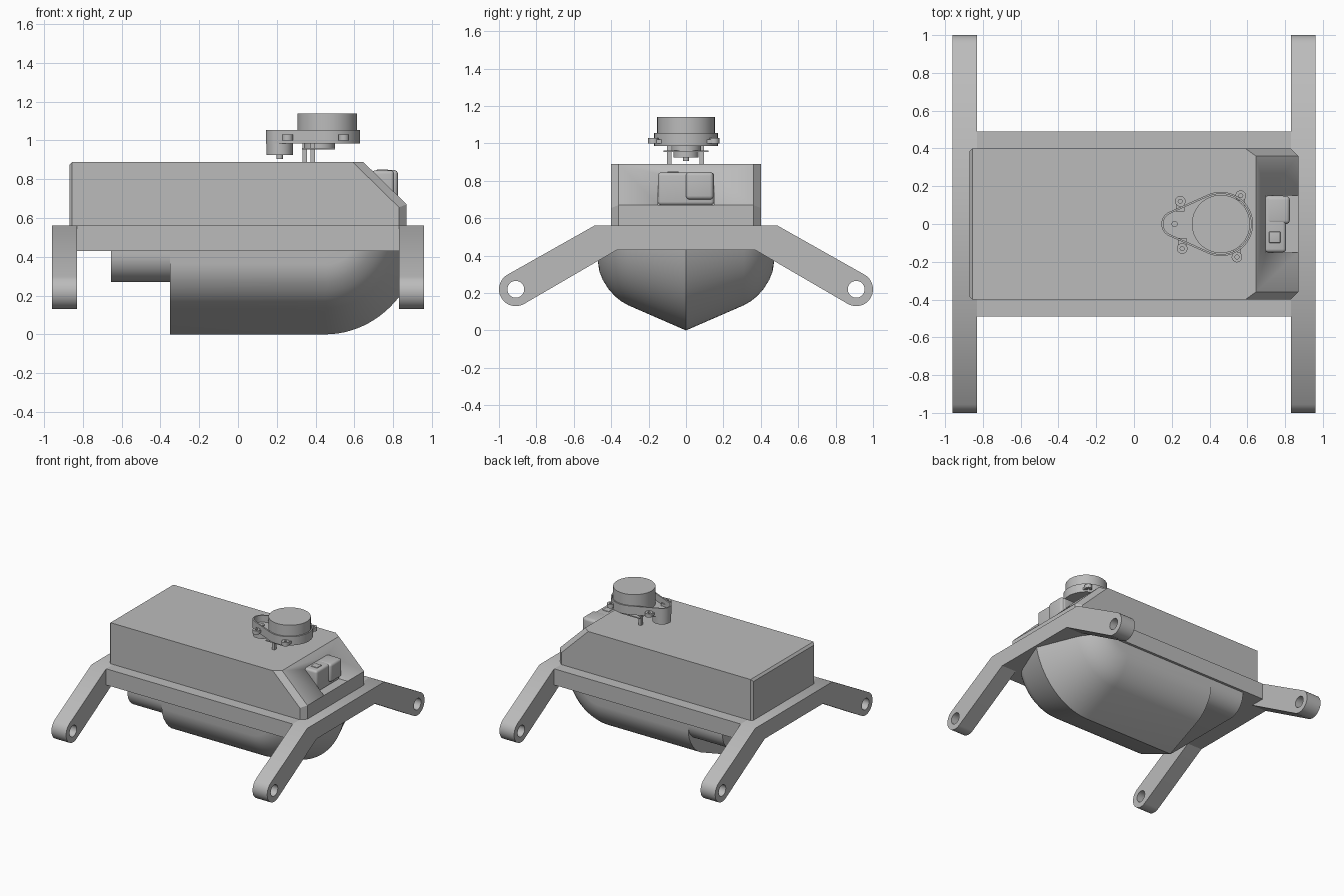
import bpy, bmesh
from math import sin, cos, pi, radians
from mathutils import Matrix

if "Cube" in bpy.data.objects:
    bpy.data.objects.remove(bpy.data.objects["Cube"], do_unlink=True)

GREY = (0.5, 0.5, 0.5, 1)
grey = bpy.data.materials.new("plain grey")
grey.use_nodes = True
grey.diffuse_color = GREY
grey.node_tree.nodes["Principled BSDF"].inputs["Base Color"].default_value = GREY

# Maps a profile drawn in (y, z) so that its depth runs along x
ALONG_X = Matrix(((0, 0, 1, 0), (1, 0, 0, 0), (0, 1, 0, 0), (0, 0, 0, 1)))


def finish(name, bm):
    """Turn a bmesh into a grey object, smooth except at sharp edges."""
    bmesh.ops.remove_doubles(bm, verts=bm.verts, dist=0.0001)
    bmesh.ops.recalc_face_normals(bm, faces=bm.faces)
    mesh = bpy.data.meshes.new(name)
    bm.to_mesh(mesh)
    bm.free()
    mesh.materials.append(grey)
    ob = bpy.data.objects.new(name, mesh)
    bpy.context.collection.objects.link(ob)
    bpy.ops.object.select_all(action="DESELECT")
    ob.select_set(True)
    bpy.context.view_layer.objects.active = ob
    bpy.ops.object.shade_smooth_by_angle(angle=radians(30))
    return ob


def box(name, x, y, z, bevel=0.0):
    """Box between pairs of limits, with optional rounded edges."""
    bm = bmesh.new()
    bmesh.ops.create_cube(bm, size=1)
    for v in bm.verts:
        v.co = [(a + b) / 2 + c * (b - a) for (a, b), c in zip((x, y, z), v.co)]
    if bevel:
        bmesh.ops.bevel(bm, geom=bm.edges[:], offset=bevel, segments=4,
                        profile=0.5, affect="EDGES")
    return finish(name, bm)


def cylinder(name, x, y, z0, z1, r, sides=32):
    bm = bmesh.new()
    bmesh.ops.create_cone(bm, cap_ends=True, segments=sides, radius1=r, radius2=r,
                          depth=z1 - z0, matrix=Matrix.Translation((x, y, (z0 + z1) / 2)))
    return finish(name, bm)


def arc(cx, cy, r, a0, a1, n=24):
    angles = [radians(a0 + (a1 - a0) * i / n) for i in range(n + 1)]
    return [(cx + r * cos(a), cy + r * sin(a)) for a in angles]


def extrude(name, loops, lo, hi, matrix=Matrix()):
    """Filled outline, with any inner loops as holes, extruded from lo to hi."""
    curve = bpy.data.curves.new(name, "CURVE")
    curve.dimensions, curve.fill_mode = "2D", "BOTH"
    curve.extrude = (hi - lo) / 2
    for pts in loops:
        spline = curve.splines.new("POLY")
        spline.points.add(len(pts) - 1)
        for p, (u, v) in zip(spline.points, pts):
            p.co = (u, v, 0, 1)
        spline.use_cyclic_u = True
    tmp = bpy.data.objects.new(name, curve)
    mesh = bpy.data.meshes.new_from_object(tmp)
    bm = bmesh.new()
    bm.from_mesh(mesh)
    bpy.data.objects.remove(tmp)
    bpy.data.curves.remove(curve)
    bpy.data.meshes.remove(mesh)
    bm.transform(matrix @ Matrix.Translation((0, 0, (lo + hi) / 2)))
    return finish(name, bm)


def mirrored(half):
    return half + [(-u, v) for u, v in reversed(half)]


# Deck plate
box("deck_plate", (-0.83, 0.83), (-0.49, 0.49), (0.43, 0.56))

# Leg brackets at both ends, each with two drilled feet
leg = mirrored([(0.37, 0.43)] + arc(0.91, 0.22, 0.09, -120, 60) + [(0.49, 0.56)])
holes = [arc(s * 0.91, 0.22, 0.045, 0, 345, 23) for s in (-1, 1)]
for name, x in (("rear_legs", -0.96), ("front_legs", 0.83)):
    extrude(name, [leg] + holes, x, x + 0.13, ALONG_X)

# Cabin with bevelled corners and a sloping nose
corners = []
for s in (-1, 1):
    for x, y, z0, z1 in ((-0.87, 0.385, 0.56, 0.872), (-0.855, 0.4, 0.56, 0.89),
                         (0.83, 0.4, 0.56, 0.655), (0.87, 0.36, 0.56, 0.67)):
        corners += [(x, s * y, z0), (x, s * y, z1)]
    corners += [(0.59, s * 0.4, 0.89), (0.645, s * 0.36, 0.89)]
bm = bmesh.new()
for c in corners:
    bm.verts.new(c)
bmesh.ops.convex_hull(bm, input=bm.verts[:])
bmesh.ops.dissolve_limit(bm, angle_limit=radians(1), verts=bm.verts[:], edges=bm.edges[:])
cabin = finish("cabin", bm)

# Recess in the nose for the camera
cutter = box("recess_cutter", (0.7, 0.95), (-0.15, 0.15), (0.67, 0.95))
cutter.hide_render = True
cut = cabin.modifiers.new("recess", "BOOLEAN")
cut.operation, cut.object, cut.solver = "DIFFERENCE", cutter, "EXACT"
bpy.context.view_layer.objects.active = cabin
bpy.ops.object.modifier_apply(modifier=cut.name)
bpy.data.objects.remove(cutter, do_unlink=True)

# Camera body, raised lens cover and button
box("camera_body", (0.69, 0.805), (-0.15, 0.15), (0.67, 0.845), 0.018)
box("camera_lens_cover", (0.7, 0.825), (0, 0.147), (0.7, 0.847), 0.02)
box("camera_button", (0.715, 0.775), (-0.1, -0.04), (0.835, 0.85), 0.005)

# V-shaped keel: a section run forward, then swept up round the bow
half = [(0, 0), (0.31, 0.135), (0.345, 0.155), (0.38, 0.183), (0.415, 0.222),
        (0.445, 0.27), (0.463, 0.315), (0.47, 0.36), (0.47, 0.56)]
section = half[::-1] + [(-y, z) for y, z in half[1:]]
bm = bmesh.new()
rings = [[bm.verts.new((-0.35, y, z)) for y, z in section]]
STEPS = 24
for i in range(STEPS + 1):
    a = pi / 2 * i / STEPS
    rings.append([bm.verts.new((0.45 + 0.9 * (0.56 - z) * sin(a), y,
                                0.56 - (0.56 - z) * cos(a))) for y, z in section])
for r0, r1 in zip(rings, rings[1:]):
    for j in range(len(section) - 1):
        bm.faces.new((r0[j], r0[j + 1], r1[j + 1], r1[j]))
bm.faces.new(rings[0])
bmesh.ops.dissolve_degenerate(bm, dist=0.0001, edges=bm.edges[:])
finish("keel", bm)

# Shallow stern block behind the keel
stern = mirrored(arc(0.33, 0.41, 0.14, -90, 0, 12) + [(0.47, 0.5)])
extrude("stern_block", [stern], -0.655, -0.34, ALONG_X)

# Scanner tray: teardrop outline with a floor and a thin rim
SX, MX = 0.46, 0.215


def teardrop(gap):
    return arc(SX, 0, 0.17 - gap, -114, 114, 40) + arc(MX, 0, 0.07 - gap, 114, 246, 20)


extrude("scanner_tray_floor", [teardrop(0)], 0.985, 1.0)
extrude("scanner_tray_rim", [teardrop(0), teardrop(0.01)], 1.0, 1.055)

# Scanner head, drive motor and underside hub
cylinder("scanner_head", SX, 0, 1.0, 1.14, 0.154, 64)
cylinder("scanner_motor", MX, 0, 0.925, 0.99, 0.068)
cylinder("motor_shaft", MX, 0, 0.905, 0.93, 0.016, 16)
cylinder("motor_screw", MX, 0, 1.0, 1.01, 0.016, 16)
cylinder("scanner_hub", 0.42, 0, 0.96, 0.99, 0.08)
box("circuit_board", (0.33, 0.5), (-0.12, 0.12), (0.953, 0.961))

# Mounting ears with drilled bosses
for i, (x, y) in enumerate(((0.245, 0.12), (0.565, 0.15), (0.255, -0.13), (0.545, -0.175))):
    s = 1 if y > 0 else -1
    extrude(f"mounting_ear_{i}", [arc(x, y, 0.028, 0, 345, 23), arc(x, y, 0.011, 0, 330, 11)],
            1.0, 1.03)
    box(f"ear_arm_{i}", (x - 0.022, x + 0.022), sorted((y - s * 0.055, y - s * 0.015)),
        (1.0, 1.02))

# Support posts down to the roof
for x, y in ((0.345, 0.085), (0.385, -0.09)):
    box("support_post", (x - 0.012, x + 0.012), (y - 0.012, y + 0.012), (0.885, 0.99))
